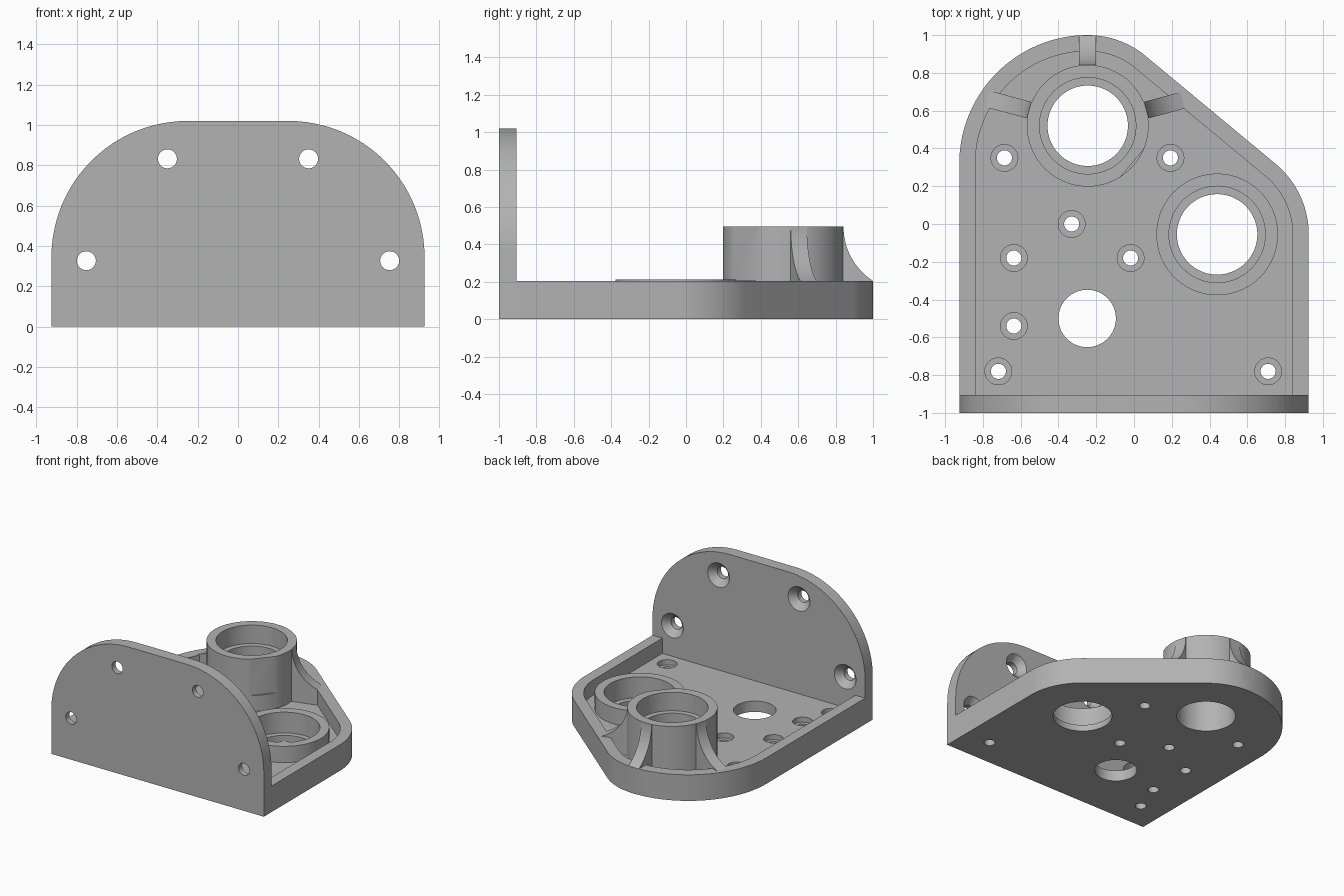
import bpy, bmesh
from math import cos, sin, pi, radians, sqrt
from mathutils import Matrix, Vector

if "Cube" in bpy.data.objects:
    bpy.data.objects.remove(bpy.data.objects["Cube"], do_unlink=True)

grey = bpy.data.materials.new("plain_grey")
grey.use_nodes = True
COLOUR = (0.45, 0.45, 0.45, 1)
grey.diffuse_color = COLOUR
grey.node_tree.nodes["Principled BSDF"].inputs["Base Color"].default_value = COLOUR

# Shared sizes
HALF, RIM, FLOOR, WALL = 0.925, 0.205, 0.085, 0.085
PLATE_BACK, PLATE_TOP = -0.905, 1.02
TOWER, BOSS = Vector((-0.245, 0.52, 0)), Vector((0.44, -0.055, 0))
BORE, SEAT, RING = 0.213, 0.255, 0.322
TOWER_TOP = 0.495


def add_object(name, bm):
    bmesh.ops.recalc_face_normals(bm, faces=bm.faces)
    mesh = bpy.data.meshes.new(name)
    bm.to_mesh(mesh)
    bm.free()
    mesh.materials.append(grey)
    obj = bpy.data.objects.new(name, mesh)
    bpy.context.collection.objects.link(obj)
    return obj


def arc(cx, cy, r, start, end, n=24):
    angles = [radians(start + (end - start) * i / n) for i in range(n + 1)]
    return [(cx + r * cos(a), cy + r * sin(a)) for a in angles]


def prism(name, outline, low, high, matrix=Matrix()):
    """Extrude a 2D outline from low to high along local z."""
    bm = bmesh.new()
    face = bm.faces.new([bm.verts.new((x, y, low)) for x, y in outline])
    ext = bmesh.ops.extrude_face_region(bm, geom=[face])
    bmesh.ops.translate(bm, vec=(0, 0, high - low),
                        verts=[v for v in ext["geom"] if isinstance(v, bmesh.types.BMVert)])
    bm.transform(matrix)
    return add_object(name, bm)


def lathe(name, profile, matrix, closed=True, steps=72):
    """Spin (radius, z) points; open profiles are capped at both ends."""
    bm = bmesh.new()
    rings = [[bm.verts.new((r * cos(2 * pi * i / steps), r * sin(2 * pi * i / steps), z))
              for i in range(steps)] for r, z in profile]
    pairs = list(zip(rings, rings[1:] + rings[:1]))
    for a, b in pairs if closed else pairs[:-1]:
        for i in range(steps):
            j = (i + 1) % steps
            bm.faces.new((a[i], a[j], b[j], b[i]))
    if not closed:
        bm.faces.new(rings[0])
        bm.faces.new(rings[-1])
    bm.transform(matrix)
    return add_object(name, bm)


def cut(obj, cutters):
    """Subtract every cutter, bake the result and delete the cutters."""
    for c in cutters:
        c.hide_render = True
        mod = obj.modifiers.new("cut", "BOOLEAN")
        mod.operation, mod.solver, mod.object = "DIFFERENCE", "EXACT", c
    baked = bpy.data.meshes.new_from_object(
        obj.evaluated_get(bpy.context.evaluated_depsgraph_get()))
    obj.modifiers.clear()
    obj.data = baked
    for c in cutters:
        bpy.data.objects.remove(c, do_unlink=True)


def stepped_hole(pos, r, seat_r, seat_z):
    profile = [(r, -0.1), (r, seat_z), (seat_r, seat_z), (seat_r, 0.3)]
    return lathe("hole_cutter", profile, Matrix.Translation(pos), closed=False, steps=72 if r > 0.1 else 32)


def tray_outline(inset, front):
    side, r = HALF - inset, 0.48 - inset
    return ([(-side, front), (side, front)]
            + arc(BOSS.x, BOSS.y, side - BOSS.x, 0, 50)
            + arc(TOWER.x, TOWER.y, r, 50, 90)
            + arc(TOWER.x, 0.32, 0.68 - inset, 90, 180, 36)[1:])


# Tray with its pocket, bearing bores, cable hole and screw holes
tray = prism("base_tray", tray_outline(0, PLATE_BACK), 0, RIM)
screws = [(-0.686, 0.35), (0.193, 0.35), (-0.33, 0), (-0.636, -0.18),
          (-0.018, -0.18), (-0.636, -0.54), (-0.718, -0.78), (0.71, -0.78)]
cutters = [prism("pocket_cutter", tray_outline(WALL, PLATE_BACK - 0.1), FLOOR, 0.4),
           stepped_hole(TOWER, BORE, BORE + 0.001, FLOOR + 0.05),
           stepped_hole(BOSS, BORE, SEAT, 0.05),
           stepped_hole(Vector((-0.248, -0.5, 0)), 0.152, 0.153, 0.2)]
cutters += [stepped_hole(Vector((x, y, 0)), 0.04, 0.071, 0.045) for x, y in screws]
cut(tray, cutters)

# Upright front plate with countersunk holes
upright = Matrix.Translation((0, PLATE_BACK, 0)) @ Matrix.Rotation(pi / 2, 4, "X")
corner = 0.675
cx, cz = HALF - corner, PLATE_TOP - corner
plate = prism("front_plate", [(-HALF, 0), (HALF, 0)] + arc(cx, cz, corner, 0, 90)
              + arc(-cx, cz, corner, 90, 180), 0, 1 + PLATE_BACK, upright)
sink = [(0.095, -0.01), (0.095, 0), (0.047, 0.05), (0.047, 0.2)]
cut(plate, [lathe("sink_cutter", sink, upright @ Matrix.Translation((s * x, z, 0)), closed=False, steps=40)
            for s in (-1, 1) for x, z in ((0.35, 0.832), (0.752, 0.327))])

# Tall bearing tower, with a clearance flat facing the low boss
tower = lathe("bearing_tower", [(BORE, FLOOR), (RING, FLOOR), (RING, TOWER_TOP), (SEAT, TOWER_TOP),
                                (SEAT, 0.35), (BORE, 0.35)], Matrix.Translation(TOWER))
flat = [(0.307, -0.3), (0.5, -0.3), (0.5, 0.3), (0.307, 0.3)]
cut(tower, [prism("flat_cutter", flat, 0.21, 0.7,
                  Matrix.Translation(TOWER) @ Matrix.Rotation(radians(-40), 4, "Z"))])

# Low bearing boss
boss = lathe("bearing_boss", [(SEAT, FLOOR), (RING, FLOOR), (RING, 0.213), (SEAT, 0.213)],
             Matrix.Translation(BOSS))

# Curved ribs from the tower to the rim
ribs = []
for name, angle, reach in (("back_rib", 90, 0.479), ("left_rib", 15, 0.52), ("right_rib", 165, 0.55)):
    run, drop = reach - RING, TOWER_TOP - RIM
    r = (run * run + drop * drop) / (2 * run)
    sweep = [(RING + r - sqrt(r * r - (drop * i / 14) ** 2), TOWER_TOP - drop * i / 14)
             for i in range(15)]
    outline = [(0.3, FLOOR), (0.3, TOWER_TOP)] + sweep + [(reach, FLOOR)]
    ribs.append(prism(name, outline, -0.045, 0.045,
                      Matrix.Translation(TOWER) @ Matrix.Rotation(radians(angle), 4, "Z")
                      @ Matrix.Rotation(pi / 2, 4, "X")))

# Smooth the curved walls and keep the edges sharp
bpy.ops.object.select_all(action="DESELECT")
for obj in [tray, plate, tower, boss] + ribs:
    obj.select_set(True)
bpy.context.view_layer.objects.active = tray
bpy.ops.object.shade_smooth_by_angle(angle=radians(30))
